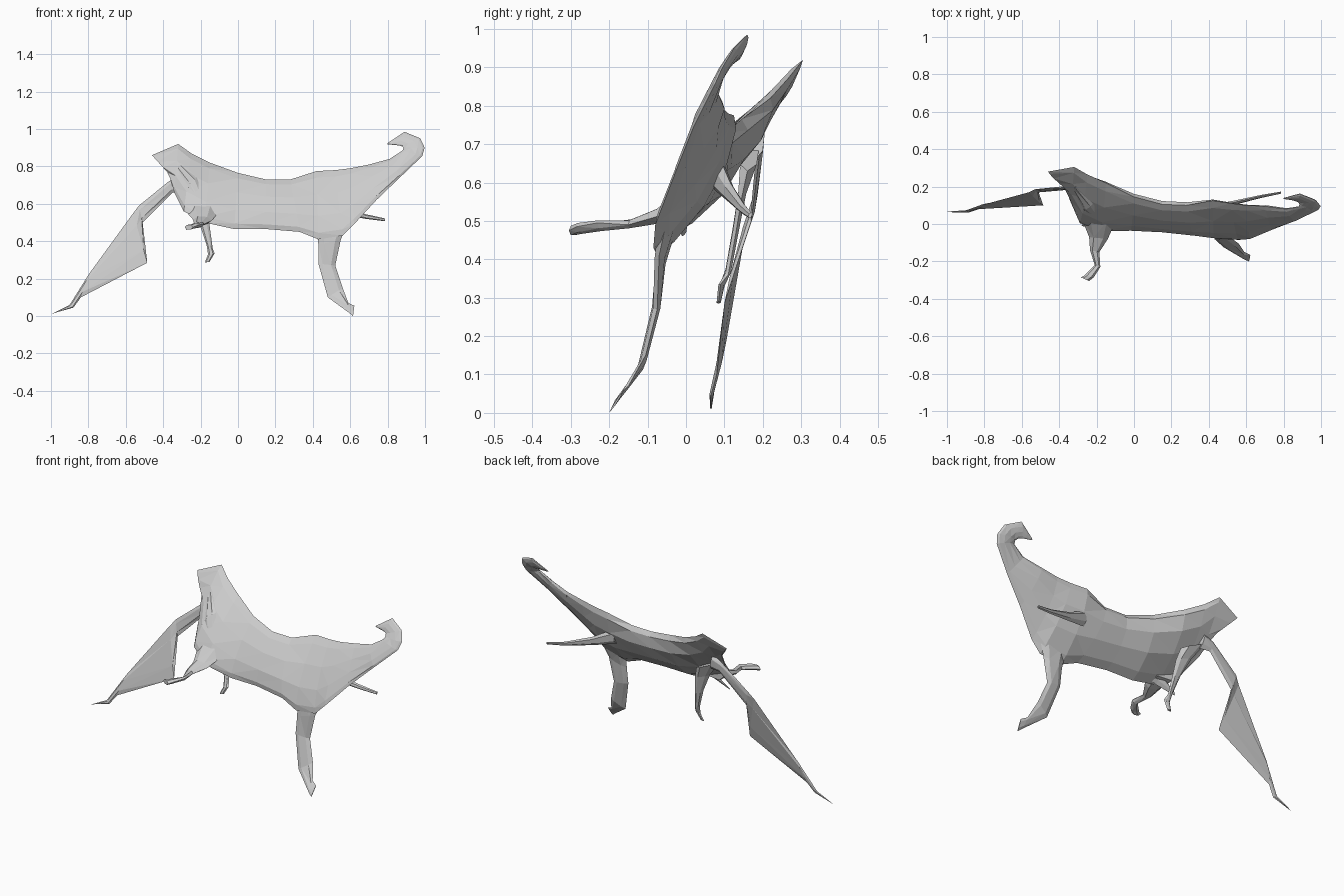
import bpy, bmesh
from math import sin, cos, pi
from mathutils import Vector

Y, Z = Vector((0, 1, 0)), Vector((0, 0, 1))


def loft(name, rows, sides=6, axis=Y, sharp=1.0):
    """Skin closed rings. Each row: edge point P, edge point Q, bulge to -axis, bulge to +axis."""
    bm = bmesh.new()
    rings = []
    for r in rows:
        p, q, lo, hi = Vector(r[0:3]), Vector(r[3:6]), r[6], r[-1]
        ring = []
        for i in range(sides):
            a = 2 * pi * i / sides
            s = sin(a)
            off = axis * (abs(s) ** sharp) * (hi if s > 0 else -lo)
            ring.append(bm.verts.new(p.lerp(q, 0.5 - 0.5 * cos(a)) + off))
        rings.append(ring)
    for a, b in zip(rings, rings[1:]):
        for i in range(sides):
            j = (i + 1) % sides
            bm.faces.new((a[i], a[j], b[j], b[i]))
    bm.faces.new(rings[0])
    bm.faces.new(rings[-1])
    bmesh.ops.triangulate(bm, faces=bm.faces[:])
    bmesh.ops.recalc_face_normals(bm, faces=bm.faces[:])
    mesh = bpy.data.meshes.new(name)
    bm.to_mesh(mesh)
    bm.free()
    ob = bpy.data.objects.new(name, mesh)
    bpy.context.collection.objects.link(ob)
    return ob


# Trunk from the rump to the chest: belly edge, spine edge, front and back bulge
loft("body", [
    (-.37, .20, .76, -.46, .28, .86, .01, .01),
    (-.34, .12, .66, -.32, .305, .92, .03, .02),
    (-.29, .005, .56, -.25, .265, .87, .04, .05),
    (-.18, -.04, .50, -.15, .22, .82, .045, .07),
    (-.02, -.035, .465, 0, .145, .765, .04, .075),
    (.15, -.04, .465, .15, .105, .73, .04, .07),
    (.33, -.06, .45, .28, .10, .73, .04, .07),
    (.43, -.075, .41, .42, .125, .775, .045, .055),
    (.56, -.085, .43, .52, .11, .78, .035, .05),
    (.62, -.08, .49, .60, .10, .79, .025, .045),
    (.74, -.03, .62, .70, .095, .81, .02, .035),
], sides=10, sharp=1.5)

# Neck rising to the crown, with the head hooked back
loft("neck_and_head", [
    (.74, -.03, .62, .70, .095, .81, .02, .035),
    (.87, .02, .745, .81, .08, .84, .018, .02),
    (.985, .075, .855, .88, .09, .885, .012, .015),
    (.998, .095, .90, .885, .105, .90, .012, .015),
    (.975, .125, .95, .875, .12, .908, .012, .015),
    (.89, .16, .985, .86, .125, .912, .012, .012),
    (.845, .15, .955, .84, .13, .914, .008, .008),
    (.80, .138, .925, .80, .136, .918, .003, .003),
], sides=10, sharp=1.3)

# Legs
loft("front_leg_near", [
    (.42, -.05, .46, .59, -.05, .50, .025),
    (.43, -.065, .38, .55, -.07, .41, .015),
    (.43, -.08, .28, .52, -.075, .27, .011),
    (.48, -.125, .10, .56, -.105, .15, .009),
    (.59, -.19, .02, .59, -.15, .07, .006),
    (.615, -.20, 0, .622, -.165, .055, .003),
])
loft("front_leg_far", [
    (.40, .075, .58, .40, .085, .67, .02),
    (.53, .11, .55, .53, .115, .60, .012),
    (.68, .145, .52, .68, .15, .545, .008),
    (.785, .165, .507, .785, .17, .522, .005),
])
loft("back_leg_near", [
    (-.28, .03, .56, -.10, .01, .56, .05),
    (-.24, -.07, .515, -.14, -.08, .51, .022),
    (-.235, -.14, .495, -.185, -.15, .49, .012),
    (-.21, -.22, .48, -.18, -.23, .495, .012),
    (-.265, -.275, .475, -.215, -.285, .485, .014),
    (-.285, -.285, .475, -.24, -.305, .475, .014),
], axis=Z)
loft("back_leg_far", [
    (-.33, .17, .70, -.18, .16, .63, .025),
    (-.26, .15, .60, -.16, .145, .56, .012),
    (-.205, .13, .49, -.15, .13, .47, .009),
    (-.168, .11, .38, -.135, .11, .36, .008),
    (-.16, .095, .33, -.125, .09, .335, .008),
    (-.178, .085, .285, -.152, .085, .29, .006),
])

# Flat tail, widest at mid length
loft("tail", [
    (-.31, .19, .75, -.29, .18, .66, .02),
    (-.37, .195, .72, -.35, .19, .66, .01),
    (-.53, .185, .59, -.51, .17, .50, .006),
    (-.56, .17, .55, -.485, .10, .285, .005),
    (-.80, .105, .22, -.84, .08, .10, .008),
    (-.90, .07, .06, -.88, .065, .045, .006),
    (-.998, .065, .01, -.99, .065, .014, .002),
])

# Skin folds on the haunch and flank
loft("belly_fold", [
    (-.28, -.01, .46, -.27, 0, .475, .004),
    (-.17, -.025, .49, -.15, .005, .56, .015),
    (.05, -.01, .565, .05, 0, .575, .004),
])
loft("flank_fold", [
    (-.33, .19, .79, -.31, .20, .82, .004),
    (-.27, .08, .70, -.22, .11, .74, .012),
    (-.20, .01, .56, -.17, .03, .60, .01),
])
